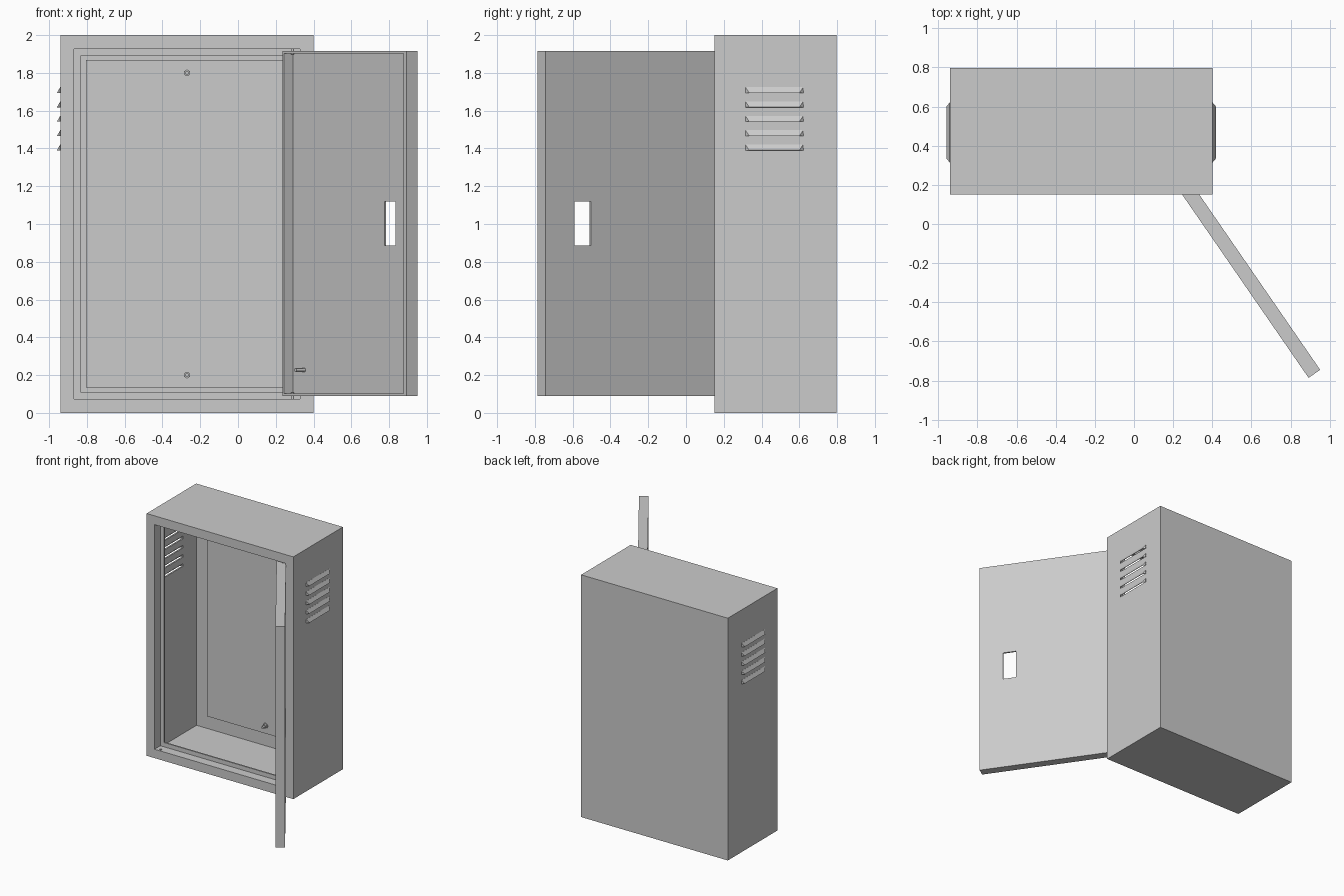
import bpy, bmesh, math
from mathutils import Matrix, Vector

if "Cube" in bpy.data.objects:
    bpy.data.objects.remove(bpy.data.objects["Cube"])

X0, X1, Y0, Y1, H = -0.94, 0.40, 0.15, 0.797, 2.0
XC = (X0 + X1) / 2
T = 0.012                                  # sheet thickness


def finish(bm, name):
    bmesh.ops.recalc_face_normals(bm, faces=bm.faces)
    me = bpy.data.meshes.new(name)
    bm.to_mesh(me)
    bm.free()
    ob = bpy.data.objects.new(name, me)
    bpy.context.collection.objects.link(ob)
    return ob


def shell(name, x0, x1, z0, z1, profile):
    """Folded sheet tray: (inset, y) profile swept round a rectangle, both ends capped."""
    bm = bmesh.new()
    rings = []
    for i, y in profile:
        rings.append([bm.verts.new(p) for p in ((x0 + i, y, z0 + i), (x1 - i, y, z0 + i),
                                                (x1 - i, y, z1 - i), (x0 + i, y, z1 - i))])
    for a, b in zip(rings, rings[1:]):
        for k in range(4):
            n = (k + 1) % 4
            bm.faces.new((a[k], a[n], b[n], b[k]))
    bm.faces.new(rings[0])
    bm.faces.new(rings[-1])
    return finish(bm, name)


def add_box(bm, lo, hi):
    lo, hi = Vector(lo), Vector(hi)
    m = Matrix.Translation((lo + hi) / 2) @ Matrix.Diagonal((*(hi - lo), 1))
    bmesh.ops.create_cube(bm, size=1, matrix=m)


def add_cyl(bm, centre, r, length, axis='Z', sides=16):
    rot = Matrix.Rotation(math.pi / 2, 4, 'X') if axis == 'Y' else Matrix()
    bmesh.ops.create_cone(bm, cap_ends=True, segments=sides, radius1=r, radius2=r,
                          depth=length, matrix=Matrix.Translation(centre) @ rot)


def apply_mod(ob, kind, **props):
    m = ob.modifiers.new(kind, kind)
    for k, v in props.items():
        setattr(m, k, v)
    bpy.context.view_layer.objects.active = ob
    bpy.ops.object.modifier_apply(modifier=m.name)


def cut(ob, bm):
    c = finish(bm, "cutter")
    c.hide_render = True
    apply_mod(ob, 'BOOLEAN', operation='DIFFERENCE', solver='EXACT', object=c)
    bpy.data.objects.remove(c)


# Cabinet body with door recess and inner sealing lip
body = shell("cabinet_body", X0, X1, 0, H, [
    (0, Y1), (0, Y0), (0.073, Y0), (0.073, 0.226), (0.108, 0.226), (0.108, 0.226 + T),
    (0.073 - T, 0.226 + T), (0.073 - T, Y0 + T), (T, Y0 + T), (T, Y1 - T)])

# Vent slots and spare hinge holes cut from the body
louvre_z = [1.39 + 0.076 * i for i in range(5)]
PIVOT = Vector((0.288, 0.174, 0))
bm = bmesh.new()
for z in louvre_z:
    for x in (X0, X1):
        add_box(bm, (x - 0.03, 0.325, z + 0.002), (x + 0.03, 0.61, z + 0.024))
for z in (0.07, H - 0.07):
    add_cyl(bm, (2 * XC - PIVOT.x, PIVOT.y, z), 0.009, 0.03)
cut(body, bm)

# Louvre hoods, open underneath, on both sides
for side, x, s in (("left", X0, -1), ("right", X1, 1)):
    bm = bmesh.new()
    for z in louvre_z:
        a, b, c, d, e, f = [bm.verts.new(p) for p in (
            (x, 0.315, z), (x, 0.62, z), (x, 0.62, z + 0.03), (x, 0.315, z + 0.03),
            (x + s * 0.017, 0.335, z), (x + s * 0.017, 0.60, z))]
        bm.faces.new((e, f, c, d))
        bm.faces.new((a, e, d))
        bm.faces.new((f, b, c))
    hoods = finish(bm, side + "_louvre_hoods")
    apply_mod(hoods, 'SOLIDIFY', thickness=0.003, offset=0)

# Mounting plate near the back wall
bm = bmesh.new()
add_box(bm, (-0.805, 0.745, 0.135), (0.265, 0.757, 1.867))
finish(bm, "mounting_plate")

# Plate studs with washer and hex nut
for name, z in (("lower", 0.20), ("upper", 1.80)):
    bm = bmesh.new()
    add_cyl(bm, (XC, 0.745, z), 0.010, 0.085, 'Y')
    add_cyl(bm, (XC, 0.743, z), 0.021, 0.005, 'Y', 24)
    add_cyl(bm, (XC, 0.733, z), 0.018, 0.016, 'Y', 6)
    finish(bm, name + "_plate_stud")

# Door pan, modelled closed and then swung open about the hinge pins
swing = (Matrix.Translation(PIVOT) @ Matrix.Rotation(math.radians(124.6), 4, 'Z')
         @ Matrix.Translation(-PIVOT))
door = shell("door_pan", -0.845, 0.31, 0.09, 1.915, [
    (0, Y0), (0, 0.222), (T, 0.222), (T, Y0 + T)])
bm = bmesh.new()
add_box(bm, (-0.656, 0.10, 0.885), (-0.552, 0.20, 1.12))   # lock opening
cut(door, bm)

# Return flange on the free edge of the door
bm = bmesh.new()
add_box(bm, (-0.838, 0.212, 0.097), (-0.818, 0.222, 1.908))
flange = finish(bm, "door_edge_flange")

# Earth stud inside the door
bm = bmesh.new()
add_cyl(bm, (0.192, 0.19, 0.227), 0.010, 0.062, 'Y')
stud = finish(bm, "door_earth_stud")
for ob in (door, flange, stud):
    ob.matrix_world = swing

# Hinge pins
for name, z in (("lower", 0.085), ("upper", 1.92)):
    bm = bmesh.new()
    add_cyl(bm, (PIVOT.x, PIVOT.y, z), 0.008, 0.045)
    finish(bm, name + "_hinge_pin")
